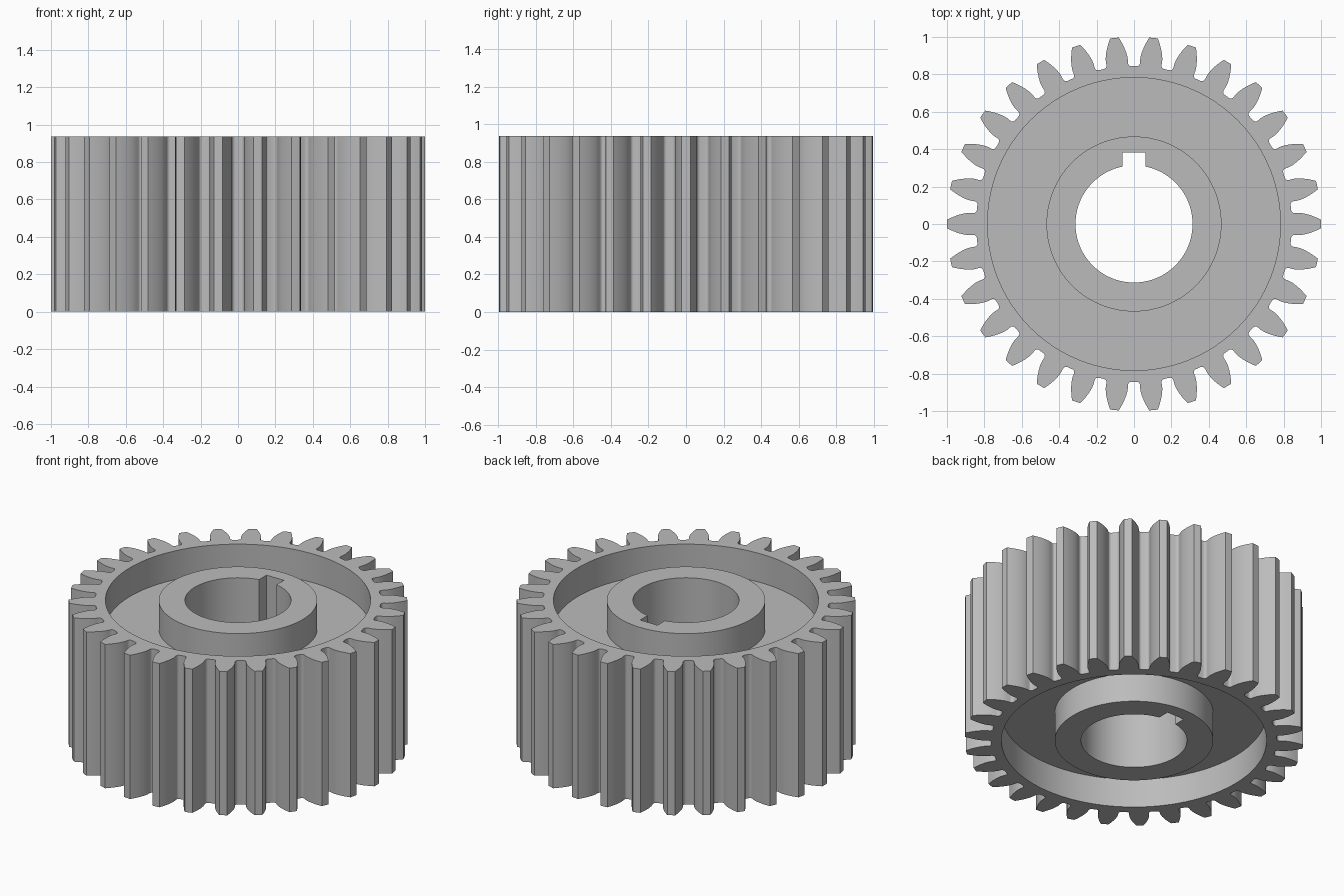
import bpy
import bmesh
from math import sin, cos, tan, acos, asin, pi, radians
from mathutils import Vector

cube = bpy.data.objects.get("Cube")
if cube:
    bpy.data.objects.remove(cube, do_unlink=True)

# Main dimensions
TEETH = 30
MODULE = 1 / 16
TIP = 1.0
PITCH = TEETH * MODULE / 2
ROOT = PITCH - 1.5 * MODULE
BASE = PITCH * cos(radians(20))
FILLET = 0.018
HEIGHT = 15 * MODULE
RECESS = 3 * MODULE
RIM_R, HUB_R, BORE_R = 0.783, 0.468, 0.313
KEY_HALF, KEY_TOP = 0.0625, 0.383


def polar(r, a):
    return Vector((r * cos(a), r * sin(a)))


def circle(r, n=120):
    return [polar(r, 2 * pi * i / n) for i in range(n)]


def involute(a):
    return tan(a) - a


def half_angle(r):
    """Half the angular thickness of a tooth at radius r."""
    return pi / (2 * TEETH) + involute(radians(20)) - involute(acos(min(1, BASE / r)))


def tooth_outline():
    # One flank from tip to root: involute, radial foot, root fillet
    steps = 7
    flank = []
    for i in range(steps + 1):
        r = TIP + (BASE - TIP) * i / steps
        flank.append((r, half_angle(r)))
    foot = half_angle(BASE)
    centre = ROOT + FILLET
    for i in range(6):
        t = i / 5 * pi / 2
        flank.append((centre - FILLET * sin(t), foot + FILLET / centre * (1 - cos(t))))
    side = [(r, -a) for r, a in reversed(flank)] + [(TIP, 0)] + flank
    return [polar(r, a + 2 * pi * k / TEETH) for k in range(TEETH) for r, a in side]


def keyed_bore():
    # Round bore with a rectangular keyway at the back
    gap = asin(KEY_HALF / BORE_R)
    n = 110
    start, sweep = pi / 2 + gap, 2 * pi - 2 * gap
    arc = [polar(BORE_R, start + sweep * i / n) for i in range(n + 1)]
    return arc + [Vector((KEY_HALF, KEY_TOP)), Vector((-KEY_HALF, KEY_TOP))]


bm = bmesh.new()


def ring(loop, z):
    return [bm.verts.new((p.x, p.y, z)) for p in loop]


def wall(loop, z0, z1):
    low, high = ring(loop, z0), ring(loop, z1)
    for i in range(len(loop)):
        j = (i + 1) % len(loop)
        bm.faces.new((low[i], low[j], high[j], high[i]))


def cap(outer, inner, z):
    edges = []
    for loop in (outer, inner):
        verts = ring(loop, z)
        edges += [bm.edges.new((verts[i - 1], verts[i])) for i in range(len(verts))]
    bmesh.ops.triangle_fill(bm, edges=edges, use_beauty=True, normal=(0, 0, 1))


teeth, rim, hub, bore = tooth_outline(), circle(RIM_R), circle(HUB_R), keyed_bore()

# Toothed outside and bore run the full height
wall(teeth, 0, HEIGHT)
wall(bore, 0, HEIGHT)

# Rim, recessed web and hub faces on both ends
for face, floor in ((0, RECESS), (HEIGHT, HEIGHT - RECESS)):
    cap(teeth, rim, face)
    cap(rim, hub, floor)
    cap(hub, bore, face)
    wall(rim, face, floor)
    wall(hub, face, floor)

bmesh.ops.remove_doubles(bm, verts=bm.verts, dist=1e-5)
bmesh.ops.recalc_face_normals(bm, faces=bm.faces)

mesh = bpy.data.meshes.new("spur_gear")
bm.to_mesh(mesh)
bm.free()
gear = bpy.data.objects.new("spur_gear", mesh)
bpy.context.collection.objects.link(gear)

# Plain grey metal
grey = bpy.data.materials.new("grey_metal")
grey.use_nodes = True
colour = (0.5, 0.5, 0.5, 1)
grey.diffuse_color = colour
grey.node_tree.nodes["Principled BSDF"].inputs["Base Color"].default_value = colour
mesh.materials.append(grey)

bpy.ops.object.select_all(action="DESELECT")
gear.select_set(True)
bpy.context.view_layer.objects.active = gear
bpy.ops.object.shade_smooth_by_angle(angle=radians(30))
